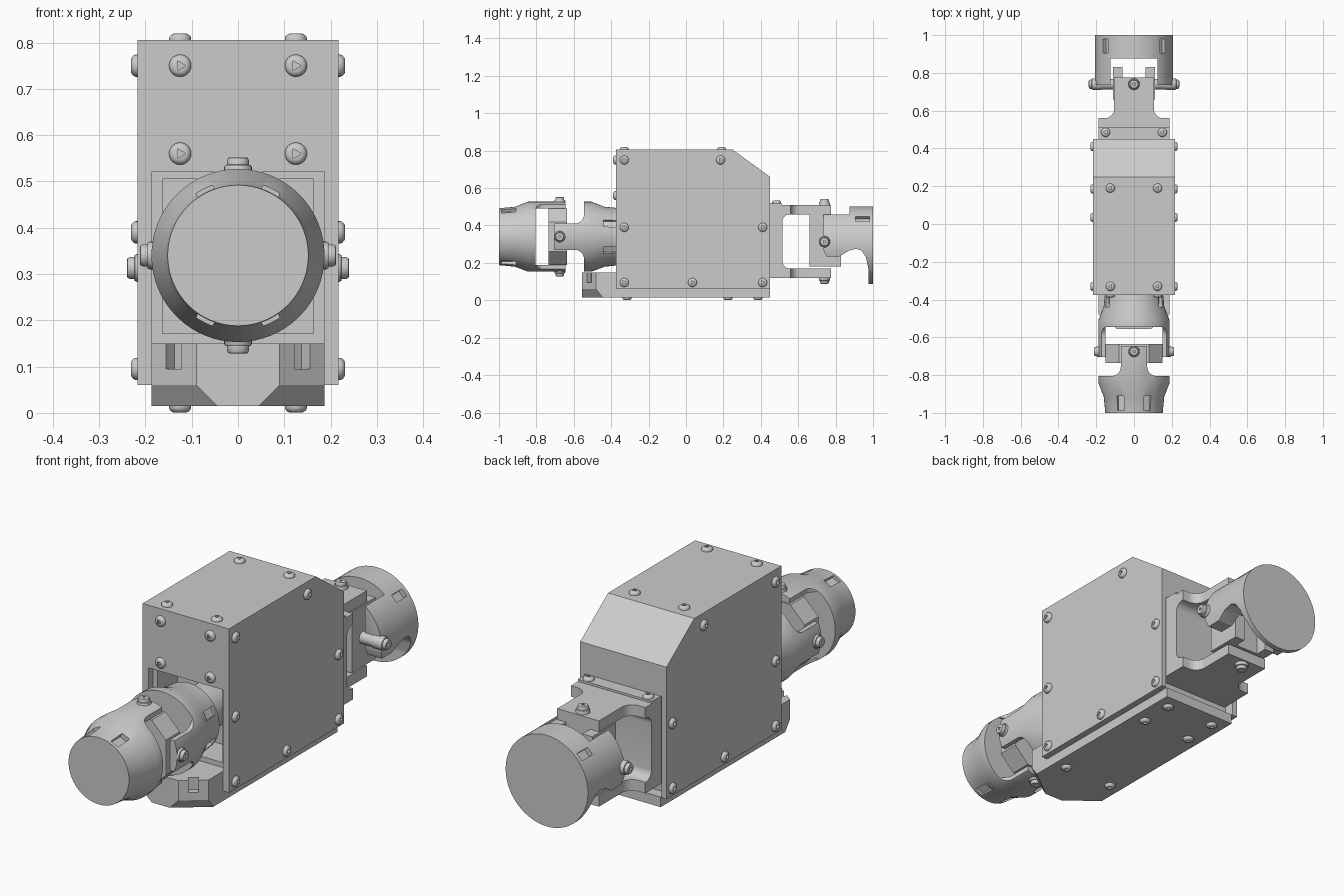
import bpy, bmesh
from math import sin, cos, pi, radians
from mathutils import Matrix, Vector

if "Cube" in bpy.data.objects:
    bpy.data.objects.remove(bpy.data.objects["Cube"])


def finish(name, bm, mat=None):
    bmesh.ops.recalc_face_normals(bm, faces=bm.faces)
    if mat:
        bm.transform(mat)
    me = bpy.data.meshes.new(name)
    bm.to_mesh(me)
    bm.free()
    o = bpy.data.objects.new(name, me)
    bpy.context.collection.objects.link(o)
    return o


def loft(name, rings, mat=None):
    bm = bmesh.new()
    vs = [[bm.verts.new(p) for p in r] for r in rings]
    n = len(vs[0])
    for a, b in zip(vs, vs[1:]):
        for i in range(n):
            bm.faces.new((a[i], a[(i + 1) % n], b[(i + 1) % n], b[i]))
    bm.faces.new(vs[0][::-1])
    bm.faces.new(vs[-1])
    return finish(name, bm, mat)


def lathe(name, prof, mat=None, seg=64):
    """prof: (radius, height) pairs about local z"""
    return loft(name, [[(r * cos(2 * pi * i / seg), r * sin(2 * pi * i / seg), h)
                        for i in range(seg)] for r, h in prof], mat)


def prism(name, pts, axis, a, b):
    def put(p, d):
        v = list(p)
        v.insert(axis, d)
        return v
    return loft(name, [[put(p, d) for p in pts] for d in (a, b)])


def box(name, lo, hi, mat=None):
    pts = [(lo[0], lo[1]), (hi[0], lo[1]), (hi[0], hi[1]), (lo[0], hi[1])]
    return loft(name, [[(x, y, z) for x, y in pts] for z in (lo[2], hi[2])], mat)


def arc(cx, cy, r, a0, a1, n=8):
    return [(cx + r * cos(radians(a0 + (a1 - a0) * i / n)),
             cy + r * sin(radians(a0 + (a1 - a0) * i / n))) for i in range(n + 1)]


def boolean(o, cutter, op='DIFFERENCE'):
    m = o.modifiers.new('cut', 'BOOLEAN')
    m.object, m.operation, m.solver = cutter, op, 'EXACT'
    bpy.context.view_layer.update()
    me = bpy.data.meshes.new_from_object(o.evaluated_get(bpy.context.evaluated_depsgraph_get()))
    o.modifiers.clear()
    o.data = me
    bpy.data.objects.remove(cutter)


def mirror_x(half):
    return half + [(-x, y) for x, y in reversed(half)]


# Housing with chamfered rear top, front opening and rear recess
side = [(-.375, .06), (.45, .06), (.45, .66), (.25, .805), (-.375, .805)]
housing = prism('housing', side, 0, -.217, .217)
boolean(housing, box('c', (-.187, -.5, .05), (.187, -.345, .52)))
boolean(housing, box('c', (-.163, -.5, .172), (.163, -.2, .505)))
boolean(housing, box('c', (-.192, .4, .05), (.192, .5, .52)))

# Base plate and chamfered front foot with notches
box('base_plate', (-.187, -.375, .015), (.187, .449, .061))


def foot_ring(x, y, z):
    return [(-.187, -.346, z), (-.187, y, z), (-x, -.555, z), (x, -.555, z), (.187, y, z), (.187, -.346, z)]


foot = loft('front_foot', [foot_ring(.045, -.445, .015), foot_ring(.09, -.48, .06), foot_ring(.09, -.48, .15)])
for s in (-1, 1):
    m = Matrix.Translation((s * .139, -.5175, 0)) @ Matrix.Rotation(s * radians(37.7), 4, 'Z')
    boolean(foot, box('c', (-.021, -.03, .095), (.021, .03, .2), m))

# Button screws with triangular sockets (shared mesh)
screw = lathe('screw', [(.024, -.004), (.024, .004), (.022, .009), (.017, .013), (.013, .0145)], seg=24)
boolean(screw, lathe('c', [(.012, .005), (.012, .03)], seg=3))
# Joint pins: washer plus rounded head
pin = lathe('joint_pin', [(.03, -.04), (.03, .006), (.028, .01), (.024, .011), (.024, .02), (.021, .026), (.012, .027)], seg=24)
boolean(pin, lathe('c', [(.01, .015), (.01, .04)], seg=3))


def place(src, loc, normal):
    o = bpy.data.objects.new(src.name, src.data)
    o.location = loc
    o.rotation_euler = Vector(normal).to_track_quat('Z', 'Y').to_euler()
    bpy.context.collection.objects.link(o)


for s in (-1, 1):
    for y, z in ((-.33, .75), (.185, .75), (-.33, .39), (.41, .39), (-.33, .095), (.035, .095), (.41, .095)):
        place(screw, (s * .217, y, z), (s, 0, 0))
    for z in (.75, .56):
        place(screw, (s * .125, -.375, z), (0, -1, 0))
    for y in (-.33, .19):
        place(screw, (s * .125, y, .805), (0, 0, 1))
    for y in (-.315, .225, .385):
        place(screw, (s * .125, y, .015), (0, 0, -1))
    place(screw, (s * .15, .485, .52), (0, 0, 1))


# Front universal joint: two matching cups turned a quarter from each other
def yoke(name, mat):
    o = lathe(name, [(.187, -.03), (.187, .17), (.16, .24), (.152, .325)])
    half = [(.3, .4), (.3, .13)] + arc(.12, .08, .05, 90, 180) + [(.07, -.1)]
    boolean(o, prism('c', mirror_x(half), 1, -.3, .3), 'INTERSECT')
    boolean(o, box('c', (-.3, -.152, -.2), (.3, .152, .13)))
    for a in (63, 117, 243, 297):
        boolean(o, box('c', (.139, -.02, .235), (.2, .02, .312), Matrix.Rotation(radians(a), 4, 'Z')))
    o.data.transform(mat)


centre = Matrix.Translation((0, -.675, .34))
yoke('front_outer_cup', centre @ Matrix.Rotation(pi / 2, 4, 'X'))
yoke('front_inner_cup', centre @ Matrix(((0, 1, 0, 0), (0, 0, 1, 0), (1, 0, 0, 0), (0, 0, 0, 1))))
Y_AXIS = Matrix.Rotation(-pi / 2, 4, 'X')
lathe('drive_shaft', [(.1, -.37), (.1, -.19)], Matrix.Translation((0, 0, .34)) @ Y_AXIS, 32)
octagon = [(s * x, .34 + t * z) for s, t, flip in ((1, 1, 0), (-1, 1, 1), (-1, -1, 0), (1, -1, 1))
           for x, z in (((.152, .08), (.08, .152)) if not flip else ((.08, .152), (.152, .08)))]
prism('front_cross', octagon, 1, -.735, -.635)
for d in ((1, 0, 0), (-1, 0, 0), (0, 0, 1), (0, 0, -1)):
    place(pin, Vector((0, -.675, .34)) + .185 * Vector(d), d)

# Rear fork bracket
c_shape = [(.39, .12), (.775, .12), (.775, .17)] + arc(.555, .21, .04, 270, 180) \
    + arc(.555, .42, .04, 180, 90) + [(.775, .46), (.775, .51), (.39, .51)]
bracket = prism('rear_bracket', c_shape, 0, -.187, .187)
plan = [(.25, .3), (.25, .56)] + arc(.155, .61, .05, 270, 180) + [(.105, .9)]
boolean(bracket, prism('c', mirror_x(plan), 2, 0, 1), 'INTERSECT')
box('bracket_strip', (-.187, .4, .505), (.187, .51, .52))
place(pin, (0, .74, .515), (0, 0, 1))
place(pin, (0, .74, .115), (0, 0, -1))

# Rear cross block with a slot between two tabs
cross = box('rear_cross', (-.11, .66, .18), (.11, .83, .46))
boolean(cross, box('c', (-.06, .775, 0), (.06, .9, 1)))

# Rear cup: drum with two side arms and a scooped underside
cup = lathe('rear_cup', [(.207, .6), (.207, 1)], Matrix.Translation((0, 0, .295)) @ Y_AXIS)
scoop = [(1.1, .05), (1.1, .6), (.87, .6), (.87, .46), (.735, .46), (.735, .27), (.75, .235), (.82, .235),
         (.87, .265), (.91, .275), (.94, .265), (.962, .23), (.975, .17), (.975, .05)]
boolean(cup, prism('c', scoop, 0, -.4, .4), 'INTERSECT')
boolean(cup, box('c', (-.125, .5, 0), (.125, .875, 1)))
for a in (43, 137):
    m = Matrix.Translation((0, 0, .295)) @ Matrix.Rotation(-radians(a), 4, 'Y')
    boolean(cup, box('c', (.185, .905, -.018), (.25, .98, .018), m))
for s in (-1, 1):
    lathe('rear_trunnion', [(.027, .1), (.027, .215)],
          Matrix.Translation((0, .74, .313)) @ Matrix.Rotation(s * pi / 2, 4, 'Y'), 24)
    place(pin, (s * .213, .74, .313), (s, 0, 0))

# Remove the screw and pin templates, then shade round parts smooth
for t in (screw, pin):
    bpy.data.objects.remove(t)
for o in bpy.context.scene.objects:
    o.select_set(True)
    bpy.context.view_layer.objects.active = o
bpy.ops.object.shade_smooth_by_angle(angle=radians(30))
